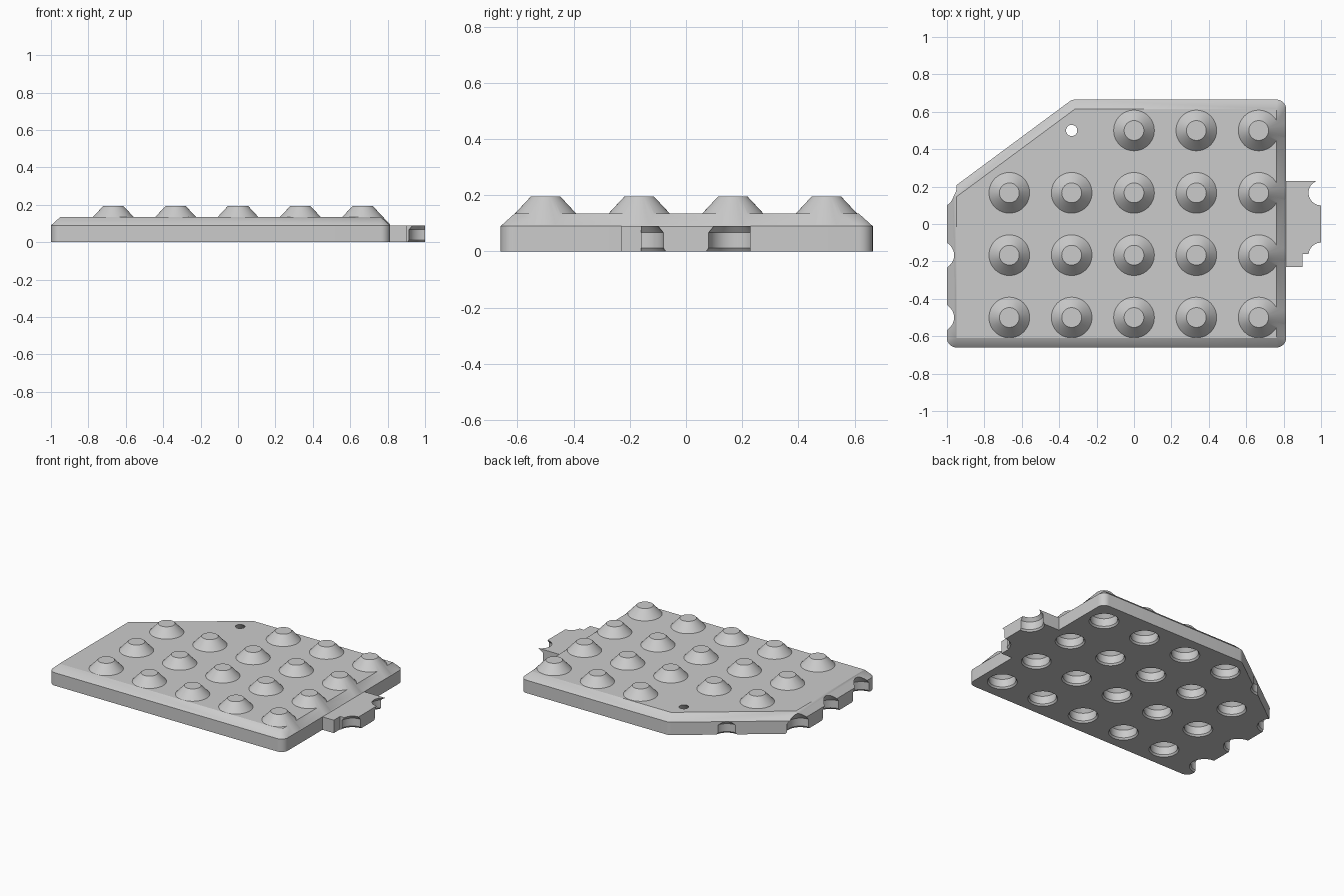
import bpy, bmesh, math
from mathutils import Vector

cube = bpy.data.objects.get("Cube")
if cube:
    bpy.data.objects.remove(cube, do_unlink=True)

grey = bpy.data.materials.new("plain grey")
grey.use_nodes = True
GREY = (0.6, 0.6, 0.6, 1)
grey.diffuse_color = GREY
grey.node_tree.nodes["Principled BSDF"].inputs["Base Color"].default_value = GREY

PITCH = 1 / 3
EDGE_Z, TOP_Z, INSET = 0.09, 0.135, 0.05


def make_object(name, bm):
    bmesh.ops.recalc_face_normals(bm, faces=bm.faces)
    mesh = bpy.data.meshes.new(name)
    bm.to_mesh(mesh)
    bm.free()
    mesh.materials.append(grey)
    obj = bpy.data.objects.new(name, mesh)
    bpy.context.collection.objects.link(obj)
    return obj


def turned_shapes(name, profile, centres, sides=48):
    """Closed solids of revolution, one at each centre."""
    bm = bmesh.new()
    for cx, cy in centres:
        rings = []
        for r, z in profile:
            angles = [2 * math.pi * i / sides for i in range(sides)]
            rings.append([bm.verts.new((cx + r * math.cos(a), cy + r * math.sin(a), z))
                          for a in angles])
        for low, high in zip(rings, rings[1:]):
            for i in range(sides):
                j = (i + 1) % sides
                bm.faces.new((low[i], low[j], high[j], high[i]))
        bm.faces.new(rings[0][::-1])
        bm.faces.new(rings[-1])
    return make_object(name, bm)


def combine(target, tool, operation):
    mod = target.modifiers.new(tool.name, "BOOLEAN")
    mod.operation = operation
    mod.solver = "EXACT"
    mod.object = tool
    bpy.context.view_layer.objects.active = target
    bpy.ops.object.modifier_apply(modifier=mod.name)
    bpy.data.objects.remove(tool, do_unlink=True)


# Plate: rounded outline below, sharp-cornered top face, sloping rim between
corners = [Vector(p) for p in [(-0.95, -0.61), (0.763, -0.61), (0.763, 0.615),
                               (-0.315, 0.615), (-0.95, 0.145)]]
bm = bmesh.new()
for i, p in enumerate(corners):
    before = p - corners[i - 1]
    after = corners[(i + 1) % len(corners)] - p
    start = math.atan2(-before.x, before.y)
    turn = (math.atan2(-after.x, after.y) - start) % (2 * math.pi)
    bm.verts.new((p.x, p.y, TOP_Z))
    for k in range(9):
        a = start + turn * k / 8
        x, y = p.x + INSET * math.cos(a), p.y + INSET * math.sin(a)
        for z in (0, EDGE_Z):
            bm.verts.new((x, y, z))
bmesh.ops.convex_hull(bm, input=bm.verts)
bmesh.ops.dissolve_limit(bm, angle_limit=0.01, verts=bm.verts, edges=bm.edges)
plate = make_object("studded_plate", bm)

# Joining tab with a stepped corner
bm = bmesh.new()
outline = [(0.74, -0.23), (0.9, -0.23), (0.9, -0.16), (1, -0.16), (1, 0.23), (0.74, 0.23)]
face = bm.faces.new([bm.verts.new((x, y, 0)) for x, y in outline])
raised = bmesh.ops.extrude_face_region(bm, geom=[face])["geom"]
bmesh.ops.translate(bm, vec=(0, 0, EDGE_Z),
                    verts=[g for g in raised if isinstance(g, bmesh.types.BMVert)])
combine(plate, make_object("joining_tab", bm), "UNION")

# Studs on top; the cut-off corner has none
rows = [(j - 1.5) * PITCH for j in range(4)]
studs = [(i * PITCH, y) for i in range(-2, 3) for y in rows if not (i < 0 and y > 0.4)]
combine(plate, turned_shapes("studs", [(0.146, 0.095), (0.053, 0.195)], studs), "UNION")

# Sockets underneath, running over the outer edges
socket_profile = [(0.102, -0.01), (0.086, 0.012), (0.086, 0.067), (0.02, 0.147)]
sockets = [(i * PITCH, y) for i in range(-3, 4) for y in rows]
combine(plate, turned_shapes("sockets", socket_profile, sockets), "DIFFERENCE")

bpy.ops.object.select_all(action="DESELECT")
plate.select_set(True)
bpy.context.view_layer.objects.active = plate
bpy.ops.object.shade_smooth_by_angle(angle=math.radians(25))
